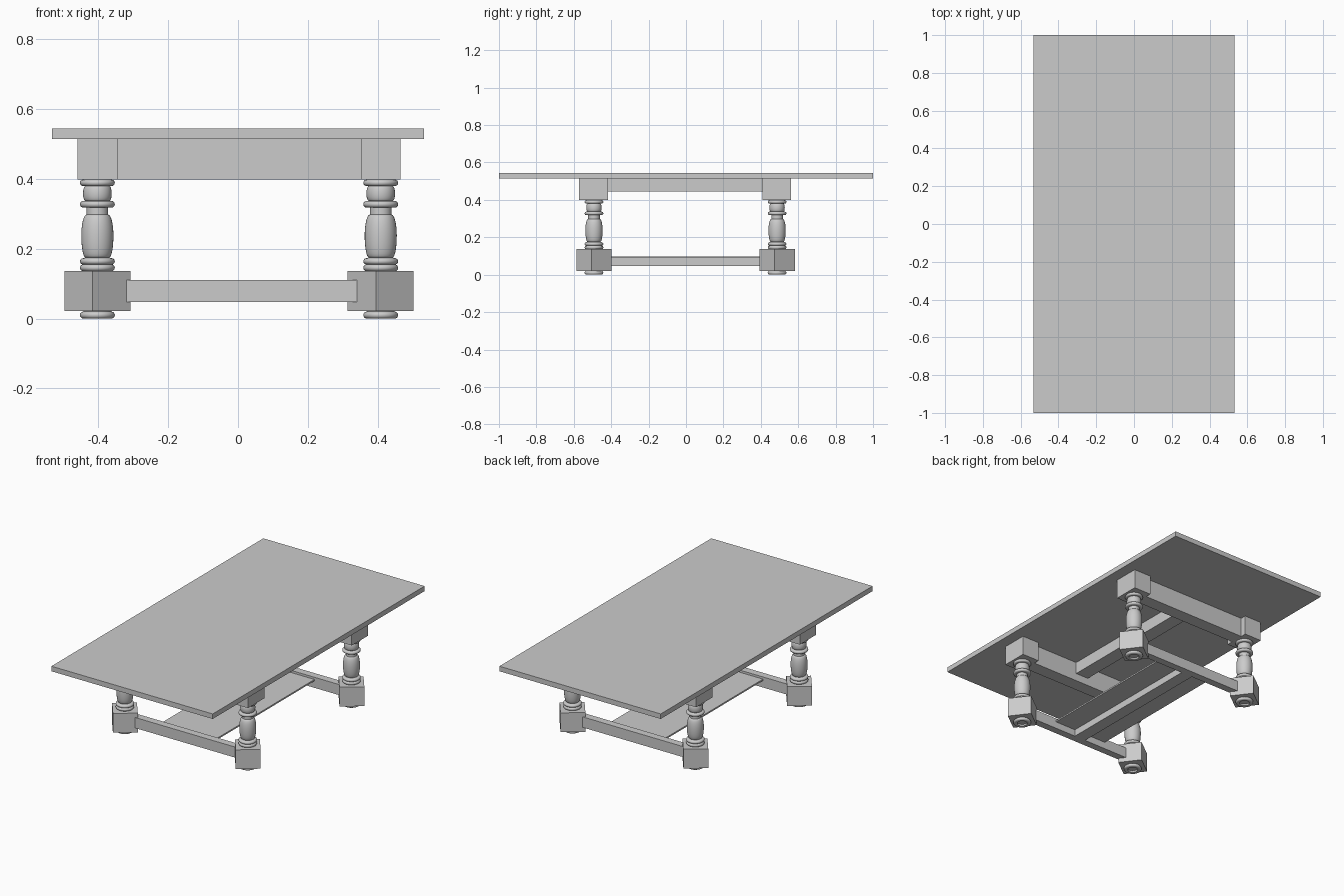
import bpy, bmesh, math
from mathutils import Matrix

if "Cube" in bpy.data.objects:
    bpy.data.objects.remove(bpy.data.objects["Cube"])

mat = bpy.data.materials.new("light grey")
mat.diffuse_color = (0.6, 0.6, 0.6, 1)
mat.use_nodes = True
mat.node_tree.nodes["Principled BSDF"].inputs["Base Color"].default_value = mat.diffuse_color


def finish(bm, name):
    bmesh.ops.recalc_face_normals(bm, faces=bm.faces)
    me = bpy.data.meshes.new(name)
    bm.to_mesh(me)
    bm.free()
    me.materials.append(mat)
    ob = bpy.data.objects.new(name, me)
    bpy.context.collection.objects.link(ob)
    return ob


def box(name, x0, x1, y0, y1, z0, z1, turn=0):
    """Box from its limits, optionally turned about its own vertical axis."""
    bm = bmesh.new()
    bmesh.ops.create_cube(bm, size=1)
    m = (Matrix.Translation(((x0 + x1) / 2, (y0 + y1) / 2, (z0 + z1) / 2))
         @ Matrix.Rotation(math.radians(turn), 4, 'Z')
         @ Matrix.Diagonal((x1 - x0, y1 - y0, z1 - z0, 1)))
    bmesh.ops.transform(bm, matrix=m, verts=bm.verts)
    return finish(bm, name)


def bead(z0, z1, r, n=8):
    """Half-round ring profile."""
    h = (z1 - z0) / 2
    return [(r - h + h * math.sin(math.pi * i / n),
             z0 + h - h * math.cos(math.pi * i / n)) for i in range(n + 1)]


def bulb(z0, z1, r0, r1, rmax, zm, n=8):
    """Swelling profile from r0 up to rmax at zm and back to r1."""
    low = [(r0 + (rmax - r0) * math.sin(math.pi / 2 * i / n),
            zm - (zm - z0) * math.cos(math.pi / 2 * i / n)) for i in range(n + 1)]
    high = [(r1 + (rmax - r1) * math.cos(math.pi / 2 * i / n),
             zm + (z1 - zm) * math.sin(math.pi / 2 * i / n)) for i in range(1, n + 1)]
    return low + high


def lathe(name, profile, x, y):
    bm = bmesh.new()
    vs = [bm.verts.new((r, 0, z)) for r, z in profile]
    es = [bm.edges.new(p) for p in zip(vs, vs[1:])]
    bmesh.ops.spin(bm, geom=vs + es, cent=(0, 0, 0), axis=(0, 0, 1),
                   angle=2 * math.pi, steps=32, use_merge=True)
    bmesh.ops.remove_doubles(bm, verts=bm.verts, dist=1e-5)
    bmesh.ops.translate(bm, verts=bm.verts, vec=(x, y, 0))
    ob = finish(bm, name)
    bpy.ops.object.select_all(action='DESELECT')
    ob.select_set(True)
    bpy.context.view_layer.objects.active = ob
    bpy.ops.object.shade_smooth_by_angle(angle=math.radians(35))
    return ob


# table top
box("table_top", -0.533, 0.533, -1, 1, 0.515, 0.545)

# turned leg and foot profiles
leg = ([(0, 0.13), (0.04, 0.13)] + bead(0.136, 0.155, 0.05) + bead(0.155, 0.173, 0.05)
       + bulb(0.175, 0.298, 0.034, 0.031, 0.046, 0.238)
       + [(0.031, 0.318)] + bead(0.318, 0.337, 0.05)
       + bulb(0.337, 0.38, 0.034, 0.034, 0.041, 0.358)
       + bead(0.38, 0.398, 0.05) + [(0.04, 0.40), (0, 0.40)])
foot = [(0, 0.012), (0.028, 0.012), (0.028, 0.002)] + bead(0.0, 0.02, 0.05) + [(0.04, 0.025), (0, 0.025)]

XS = {"left": -0.403, "right": 0.409}
YS = {"front": -0.492, "back": 0.487}
for fy, y in YS.items():
    for fx, x in XS.items():
        tag = f"{fy}_{fx}"
        lathe(tag + "_leg", leg, x, y)
        lathe(tag + "_foot", foot, x, y)
        yb = y - 0.002
        box(tag + "_upper_block", x - 0.057, x + 0.057, yb - 0.077, yb + 0.077, 0.398, 0.515)
        # lower blocks are turned so a corner faces nearly forward
        box(tag + "_lower_block", x - 0.0675, x + 0.0675, y - 0.0675, y + 0.0675, 0.021, 0.136, 37)
    # end apron and low stretcher between the two legs of each end
    box(fy + "_apron", -0.347, 0.353, y - 0.04, y + 0.04, 0.398, 0.515)
    box(fy + "_stretcher", -0.36, 0.36, y - 0.022, y + 0.022, 0.047, 0.110)

# long centre beams and shelf
box("upper_centre_beam", -0.04, 0.046, -0.46, 0.455, 0.444, 0.515)
box("lower_centre_beam", -0.035, 0.04, -0.472, 0.467, 0.047, 0.088)
box("shelf", -0.18, 0.18, -0.472, 0.467, 0.088, 0.097)
